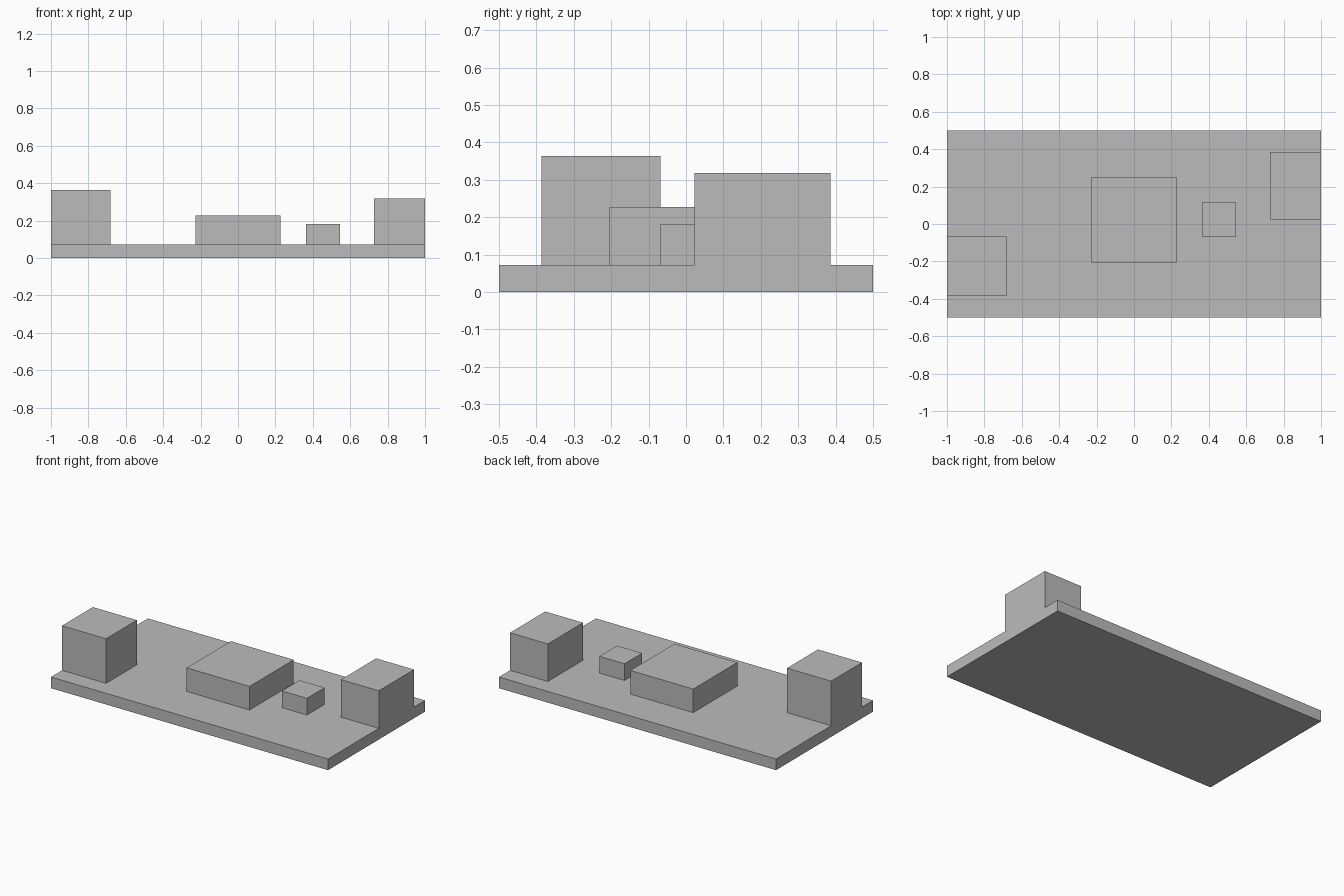
import bpy

cube = bpy.data.objects.get("Cube")
if cube:
    bpy.data.objects.remove(cube, do_unlink=True)

# Single plain grey
GREY = (0.5, 0.5, 0.5, 1.0)
grey = bpy.data.materials.new("plain grey")
grey.use_nodes = True
grey.diffuse_color = GREY
grey.node_tree.nodes["Principled BSDF"].inputs["Base Color"].default_value = GREY


def box(name, x, y, z):
    """Add a box from its (low, high) extents on each axis."""
    spans = (x, y, z)
    bpy.ops.mesh.primitive_cube_add(size=1, location=[(a + b) / 2 for a, b in spans])
    obj = bpy.context.object
    obj.name = obj.data.name = name
    obj.scale = [b - a for a, b in spans]
    bpy.ops.object.transform_apply(location=False, rotation=False, scale=True)
    obj.data.materials.append(grey)
    return obj


# Flat board
TOP = 0.073
box("board", (-1, 1), (-0.5, 0.5), (0, TOP))

# Blocks standing on the board, the end ones flush with its short edges
box("right_end_block", (-1, -0.682), (-0.386, -0.068), (TOP, 0.364))
box("left_end_block", (0.727, 1), (0.023, 0.386), (TOP, 0.318))
box("centre_block", (-0.227, 0.227), (-0.205, 0.25), (TOP, 0.227))
box("small_block", (0.364, 0.545), (-0.068, 0.114), (TOP, 0.182))
